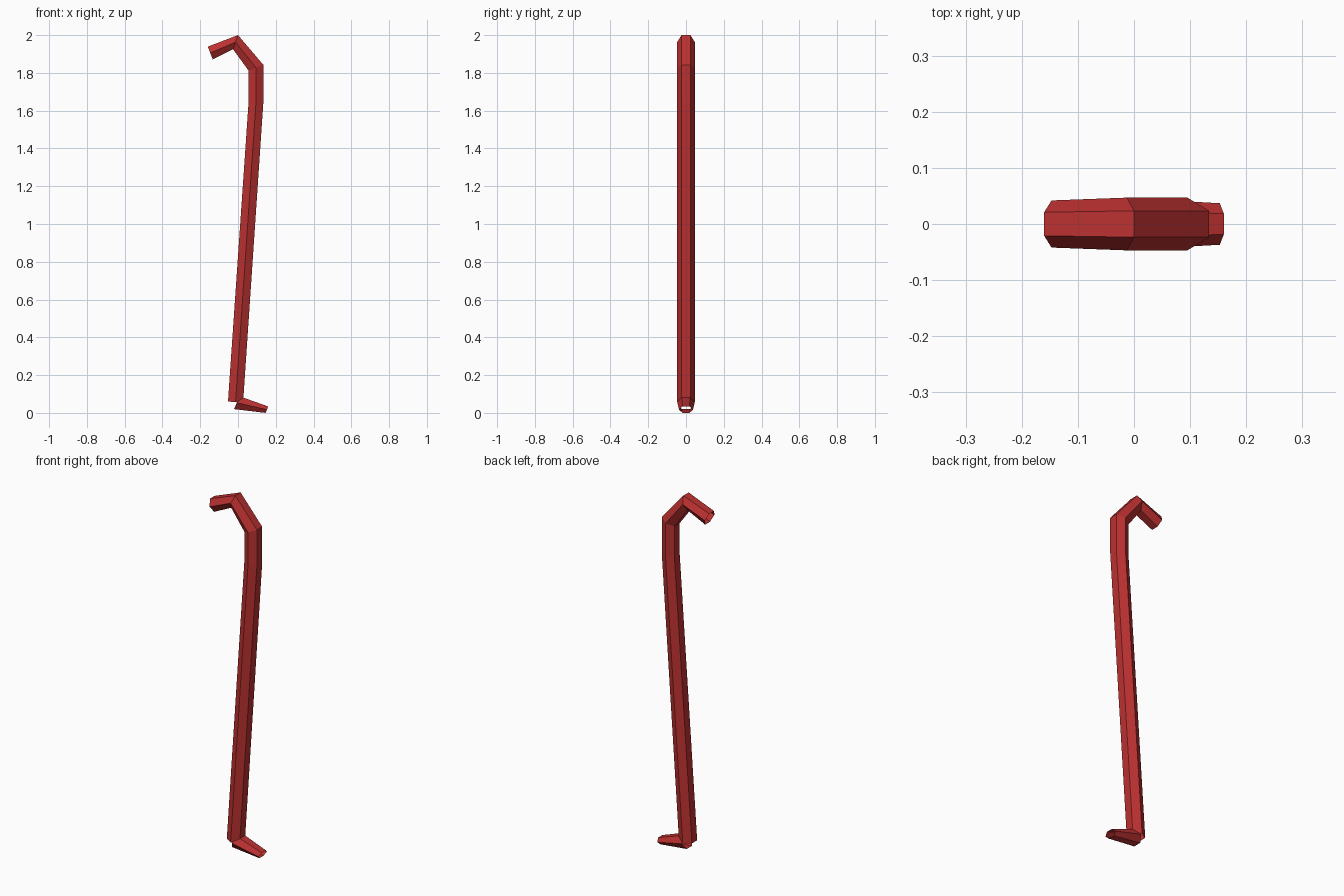
import bpy, bmesh
from mathutils import Vector

if "Cube" in bpy.data.objects:
    bpy.data.objects.remove(bpy.data.objects["Cube"])

red = bpy.data.materials.new("red_paint")
red.diffuse_color = (0.5, 0.03, 0.03, 1)
red.use_nodes = True
red.node_tree.nodes["Principled BSDF"].inputs["Base Color"].default_value = red.diffuse_color


def hex_tube(name, rings):
    """Open six-sided tube; each ring = outer (x, z), inner (x, z), half width in y."""
    bm = bmesh.new()
    loops = []
    for outer, inner, r in rings:
        o, i = Vector((outer[0], 0, outer[1])), Vector((inner[0], 0, inner[1]))
        mid = (o + i) / 2
        y = Vector((0, r, 0))
        pts = [mid + y, o + y / 2, o - y / 2, mid - y, i - y / 2, i + y / 2]
        loops.append([bm.verts.new(p) for p in pts])
    for a, b in zip(loops, loops[1:]):
        for k in range(6):
            n = (k + 1) % 6
            bm.faces.new((a[k], a[n], b[n], b[k]))
    bmesh.ops.recalc_face_normals(bm, faces=bm.faces)
    mesh = bpy.data.meshes.new(name)
    bm.to_mesh(mesh)
    bm.free()
    mesh.materials.append(red)
    obj = bpy.data.objects.new(name, mesh)
    bpy.context.collection.objects.link(obj)
    return obj


# Long bar with the bent hook at its top
hex_tube("bar_and_hook", [
    ((-0.16, 1.939), (-0.134, 1.872), 0.042),
    ((0.0, 2.0), (-0.026, 1.925), 0.047),
    ((0.134, 1.843), (0.056, 1.812), 0.047),
    ((0.134, 1.64), (0.056, 1.645), 0.047),
    ((0.027, 0.055), (-0.053, 0.06), 0.047),
])

# Flattened prying foot, running out of the bottom of the bar
hex_tube("prying_foot", [
    ((0.008, 0.088), (-0.021, 0.02), 0.046),
    ((0.16, 0.034), (0.146, 0.0), 0.037),
])
